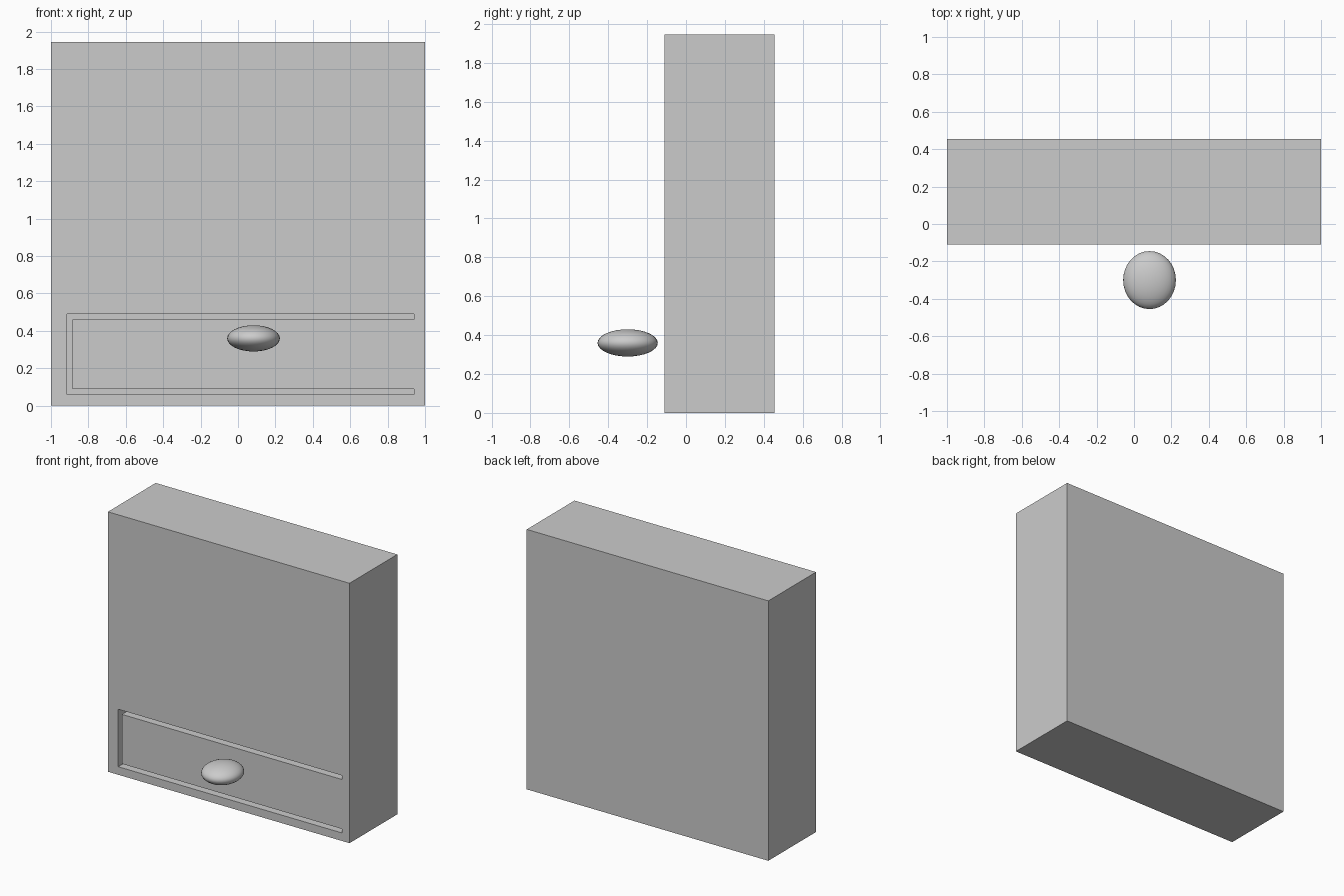
import bpy, bmesh

if "Cube" in bpy.data.objects:
    bpy.data.objects.remove(bpy.data.objects["Cube"])

GAP, DEPTH, FRONT = 0.03, 0.08, -0.11


def finish(bm, name):
    bmesh.ops.recalc_face_normals(bm, faces=bm.faces)
    mesh = bpy.data.meshes.new(name)
    bm.to_mesh(mesh)
    bm.free()
    obj = bpy.data.objects.new(name, mesh)
    bpy.context.collection.objects.link(obj)
    return obj


def box(name, lo, hi):
    bm = bmesh.new()
    bmesh.ops.create_cube(bm, size=1)
    for v in bm.verts:
        v.co = [lo[i] if v.co[i] < 0 else hi[i] for i in range(3)]
    return finish(bm, name)


# Main slab
slab = box("wall_block", (-1, FRONT, 0), (1, 0.455, 1.945))

# U-shaped groove outlining the hatch, extruded from its front profile
x0, x1, z0, z1 = -0.915, 0.94, 0.06, 0.49
profile = [(x0, z0), (x1, z0), (x1, z0 + GAP), (x0 + GAP, z0 + GAP),
           (x0 + GAP, z1 - GAP), (x1, z1 - GAP), (x1, z1), (x0, z1)]
bm = bmesh.new()
face = bm.faces.new([bm.verts.new((x, FRONT - 0.05, z)) for x, z in profile])
ext = bmesh.ops.extrude_face_region(bm, geom=[face], use_keep_orig=True)
for v in ext["geom"]:
    if isinstance(v, bmesh.types.BMVert):
        v.co.y = FRONT + DEPTH
cutter = finish(bm, "groove_cutter")
cutter.hide_render = True
cutter.hide_viewport = False

cut = slab.modifiers.new("groove", "BOOLEAN")
cut.operation = "DIFFERENCE"
cut.solver = "EXACT"
cut.object = cutter
bpy.context.view_layer.objects.active = slab
bpy.ops.object.modifier_apply(modifier=cut.name)
bpy.data.objects.remove(cutter)

# Flattened knob floating in front of the hatch
bpy.ops.mesh.primitive_uv_sphere_add(segments=32, ring_count=16, radius=1,
                                     location=(0.083, -0.3, 0.36))
knob = bpy.context.object
knob.name = "knob"
knob.scale = (0.141, 0.155, 0.07)
bpy.ops.object.transform_apply(location=False, rotation=False, scale=True)
bpy.ops.object.shade_smooth()
